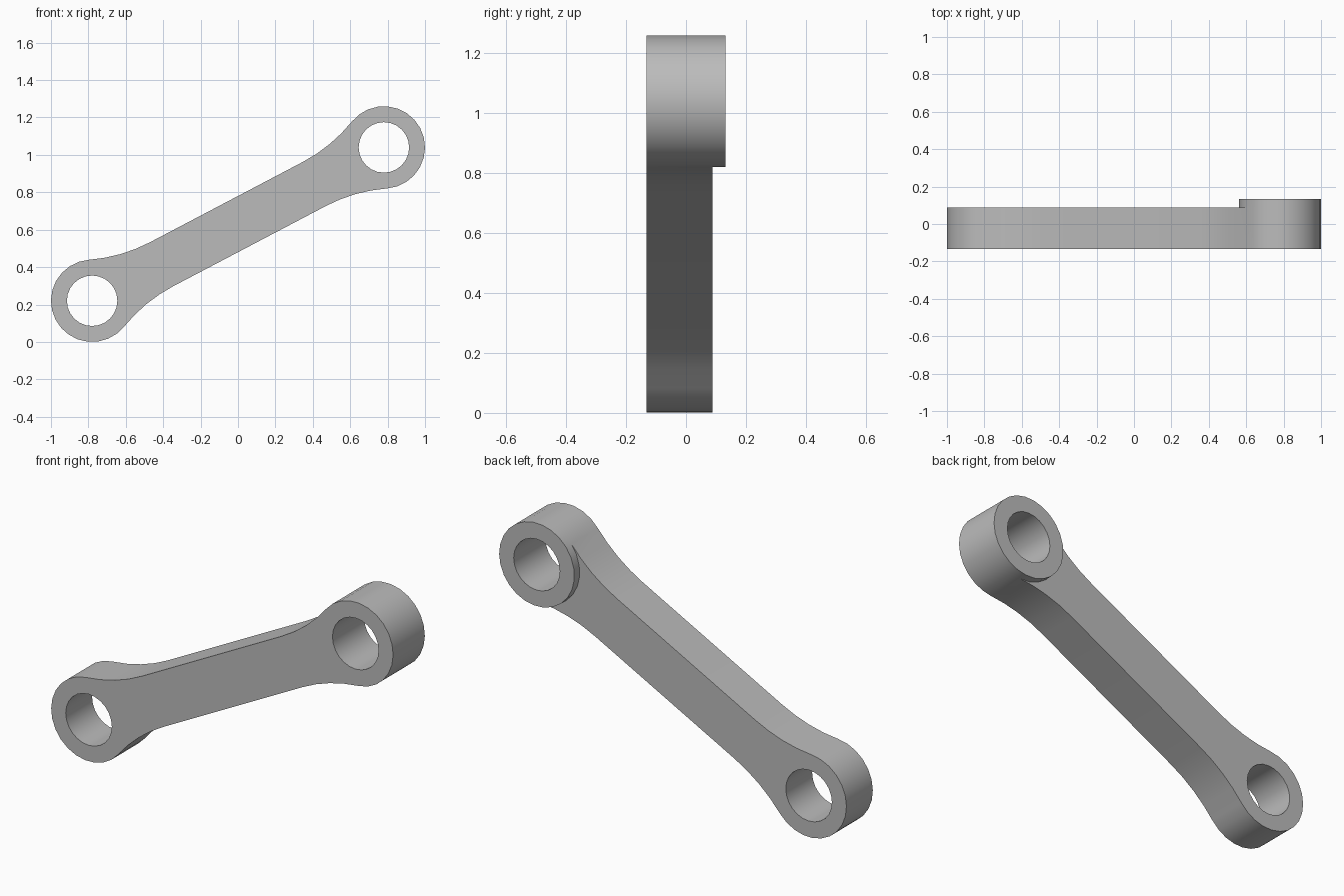
import bpy, bmesh
from math import sin, cos, pi, atan2, hypot
from mathutils import Vector, Matrix

cube = bpy.data.objects.get("Cube")
if cube:
    bpy.data.objects.remove(cube, do_unlink=True)

# Main dimensions
END_X, END_Z, MID_Z = 0.78, 0.41, 0.63
HALF_LEN, TILT = hypot(END_X, END_Z), atan2(END_Z, END_X)
BOSS_R, HOLE_R, ARM_HALF = 0.22, 0.135, 0.133
FRONT, BACK, BOSS_BACK = -0.1325, 0.088, 0.1325
FILLET_REACH, FILLET_STEPS, OUTER_STEPS, INNER_STEPS = 0.42, 4, 16, 9

steel = bpy.data.materials.new("steel_grey")
steel.use_nodes = True
grey = (0.5, 0.5, 0.5, 1)
steel.diffuse_color = grey
steel.node_tree.nodes["Principled BSDF"].inputs["Base Color"].default_value = grey


def arc(centre, radius, start, end, steps):
    return [Vector((centre[0] + radius * cos(start + (end - start) * i / steps),
                    centre[1] + radius * sin(start + (end - start) * i / steps)))
            for i in range(steps + 1)]


def place(p, y):
    """Point on the tilted link plane, at depth y."""
    return Vector((p.x * cos(TILT) - p.y * sin(TILT), y,
                   MID_Z + p.x * sin(TILT) + p.y * cos(TILT)))


# Profile: fillets tangent to both the arm and the boss circle
fillet_r = (FILLET_REACH**2 + ARM_HALF**2 - BOSS_R**2) / (2 * (BOSS_R - ARM_HALF))
rise = ARM_HALF + fillet_r
touch = atan2(rise, -FILLET_REACH)
upper = arc((HALF_LEN - FILLET_REACH, rise), fillet_r, -pi / 2, touch - pi, FILLET_STEPS)[:-1]
lower = [Vector((p.x, -p.y)) for p in upper]
outer = arc((HALF_LEN, 0), BOSS_R, -touch, touch, OUTER_STEPS)
inner = arc((HALF_LEN, 0), BOSS_R, touch, 2 * pi - touch, INNER_STEPS)[1:-1]
half = lower + outer + upper[::-1]
outline = half + [-p for p in half]

# Link body with one raised boss at the back of the upper end
bm = bmesh.new()


def ring(points, y):
    return [bm.verts.new(place(p, y)) for p in points]


def walls(a, b):
    for i in range(len(a)):
        j = (i + 1) % len(a)
        bm.faces.new((a[i], a[j], b[j], b[i]))


front, back = ring(outline, FRONT), ring(outline, BACK)
first, last = len(lower), len(lower) + OUTER_STEPS
inside = ring(inner, BACK)
boss_base = back[first:last + 1] + inside
boss_top = ring(outer + inner, BOSS_BACK)
walls(front, back)
walls(boss_base, boss_top)
bm.faces.new(front)
bm.faces.new(boss_top)
bm.faces.new(back[:first + 1] + inside[::-1] + back[last:])
bmesh.ops.recalc_face_normals(bm, faces=bm.faces)
mesh = bpy.data.meshes.new("link_arm")
bm.to_mesh(mesh)
bm.free()
mesh.materials.append(steel)
link = bpy.data.objects.new("link_arm", mesh)
bpy.context.collection.objects.link(link)
bpy.context.view_layer.objects.active = link

# Pin holes through both ends
for side in (-1, 1):
    bpy.ops.mesh.primitive_cylinder_add(
        vertices=24, radius=HOLE_R, depth=1, rotation=(pi / 2, 0, 0),
        location=place(Vector((side * HALF_LEN, 0)), 0))
    cutter = bpy.context.object
    cutter.name = "pin_hole_cutter"
    cutter.hide_render = True
    cutter.data.materials.append(steel)
    bpy.context.view_layer.objects.active = link
    cut = link.modifiers.new("pin_hole", "BOOLEAN")
    cut.operation, cut.solver, cut.object = "DIFFERENCE", "EXACT", cutter
    bpy.ops.object.modifier_apply(modifier=cut.name)
    bpy.data.objects.remove(cutter, do_unlink=True)

# Smooth rounded sides, crisp rims
bpy.ops.object.select_all(action="DESELECT")
link.select_set(True)
bpy.ops.object.shade_smooth_by_angle(angle=pi / 6)
